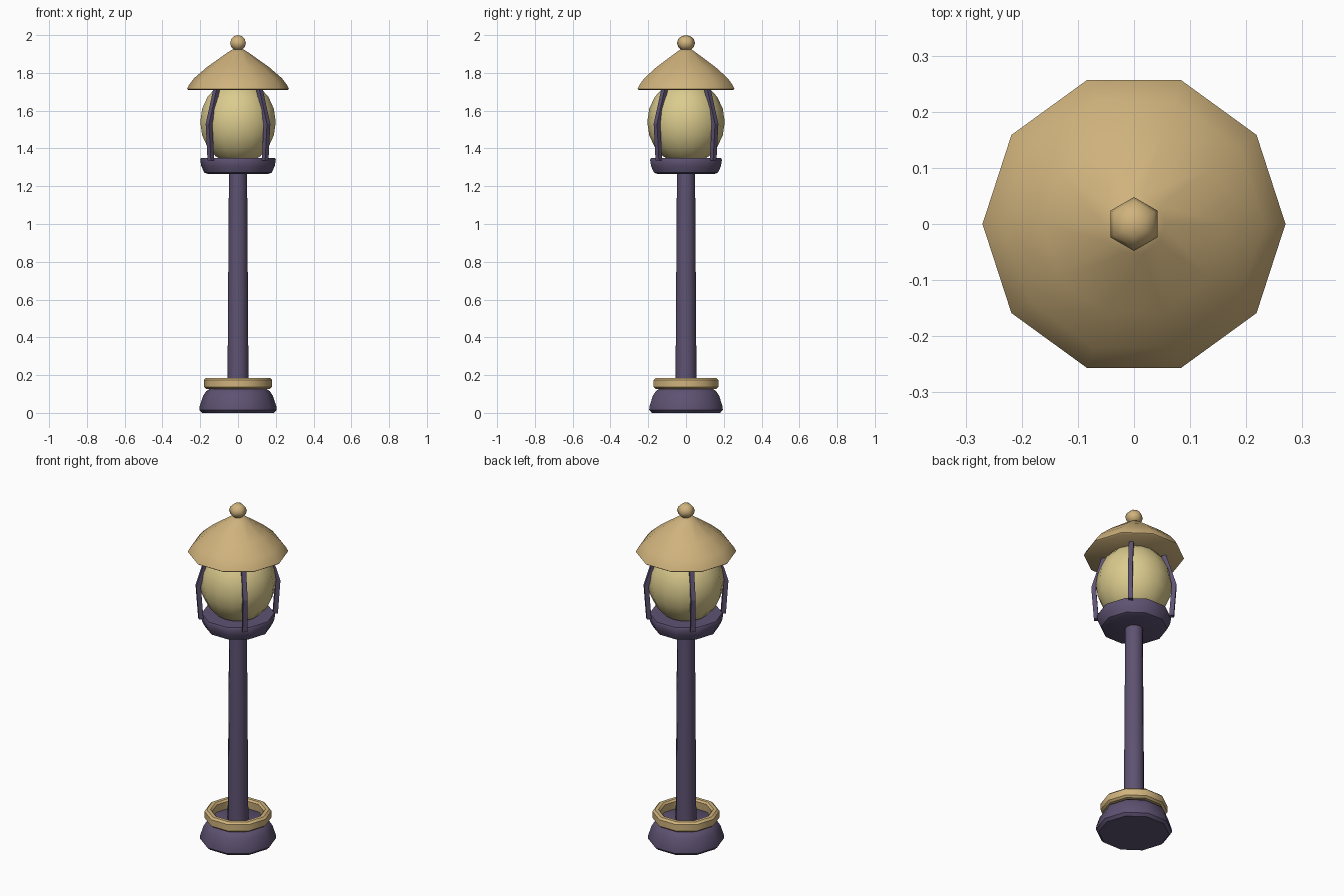
import bpy, bmesh, math
from mathutils import Vector

if "Cube" in bpy.data.objects:
    bpy.data.objects.remove(bpy.data.objects["Cube"])


def material(name, rgb):
    m = bpy.data.materials.new(name)
    m.diffuse_color = (*rgb, 1)
    m.use_nodes = True
    m.node_tree.nodes["Principled BSDF"].inputs["Base Color"].default_value = m.diffuse_color
    return m


PURPLE = material("dusky purple", (0.112, 0.085, 0.168))
TAN = material("warm tan", (0.63, 0.45, 0.205))
GLOW = material("pale yellow", (0.71, 0.60, 0.27))


def finish(name, bm, mat, angle):
    bmesh.ops.recalc_face_normals(bm, faces=bm.faces[:])
    me = bpy.data.meshes.new(name)
    bm.to_mesh(me)
    bm.free()
    me.materials.append(mat)
    ob = bpy.data.objects.new(name, me)
    bpy.context.collection.objects.link(ob)
    bpy.ops.object.select_all(action='DESELECT')
    ob.select_set(True)
    bpy.context.view_layer.objects.active = ob
    bpy.ops.object.shade_smooth_by_angle(angle=math.radians(angle))
    return ob


def lathe(name, profile, sides, mat, closed=False, angle=40):
    """Spin (radius, z) points about z; open profiles get flat end caps."""
    bm = bmesh.new()
    rings = [[bm.verts.new((r * math.cos(math.tau * i / sides),
                            r * math.sin(math.tau * i / sides), z))
              for i in range(sides)] for r, z in profile]
    pairs = list(zip(rings, rings[1:]))
    if closed:
        pairs.append((rings[-1], rings[0]))
    else:
        bm.faces.new(rings[0][::-1])
        bm.faces.new(rings[-1])
    for a, b in pairs:
        for i in range(sides):
            j = (i + 1) % sides
            bm.faces.new((a[i], a[j], b[j], b[i]))
    return finish(name, bm, mat, angle)


def ball(name, r, rz, z, sides, rings, mat):
    bm = bmesh.new()
    bmesh.ops.create_uvsphere(bm, u_segments=sides, v_segments=rings, radius=1)
    for v in bm.verts:
        v.co = Vector((v.co.x * r, v.co.y * r, v.co.z * rz + z))
    return finish(name, bm, mat, 62)


# Foot, collar ring and pole
lathe("base", [(0.19, 0), (0.205, 0.015), (0.203, 0.035), (0.185, 0.09),
               (0.168, 0.115), (0.145, 0.13)], 10, PURPLE)
lathe("base_ring", [(0.142, 0.13), (0.168, 0.127), (0.18, 0.137), (0.18, 0.175),
                    (0.168, 0.186), (0.148, 0.186), (0.138, 0.176)],
      10, TAN, closed=True)
lathe("pole", [(0.056, 0.1), (0.048, 1.28)], 12, PURPLE)

# Lantern cup and globe
lathe("lantern_cup", [(0.16, 1.265), (0.178, 1.272), (0.194, 1.305),
                      (0.2, 1.34), (0.195, 1.35)], 10, PURPLE)
ball("globe", 0.205, 0.225, 1.54, 14, 10, GLOW)

# Four bent struts on the diagonals
PATH = [(0.203, 1.335), (0.217, 1.53), (0.155, 1.73)]
W = 0.0125
for k in range(4):
    a = math.radians(45 + 90 * k)
    out = Vector((math.cos(a), math.sin(a), 0))
    side = Vector((-out.y, out.x, 0))
    bm = bmesh.new()
    loops = []
    for r, z in PATH:
        c = out * r + Vector((0, 0, z))
        loops.append([bm.verts.new(c + out * u * W + side * v * W)
                      for u, v in ((-1, -1), (1, -1), (1, 1), (-1, 1))])
    bm.faces.new(loops[0])
    bm.faces.new(loops[-1])
    for lo, hi in zip(loops, loops[1:]):
        for i in range(4):
            j = (i + 1) % 4
            bm.faces.new((lo[i], lo[j], hi[j], hi[i]))
    finish(f"strut_{k + 1}", bm, PURPLE, 10)

# Roof and finial
lathe("roof", [(0.262, 1.709), (0.27, 1.715), (0.258, 1.738), (0.232, 1.772),
               (0.165, 1.83), (0.055, 1.908), (0.03, 1.924)], 10, TAN)
ball("finial", 0.048, 0.042, 1.958, 6, 6, TAN)
